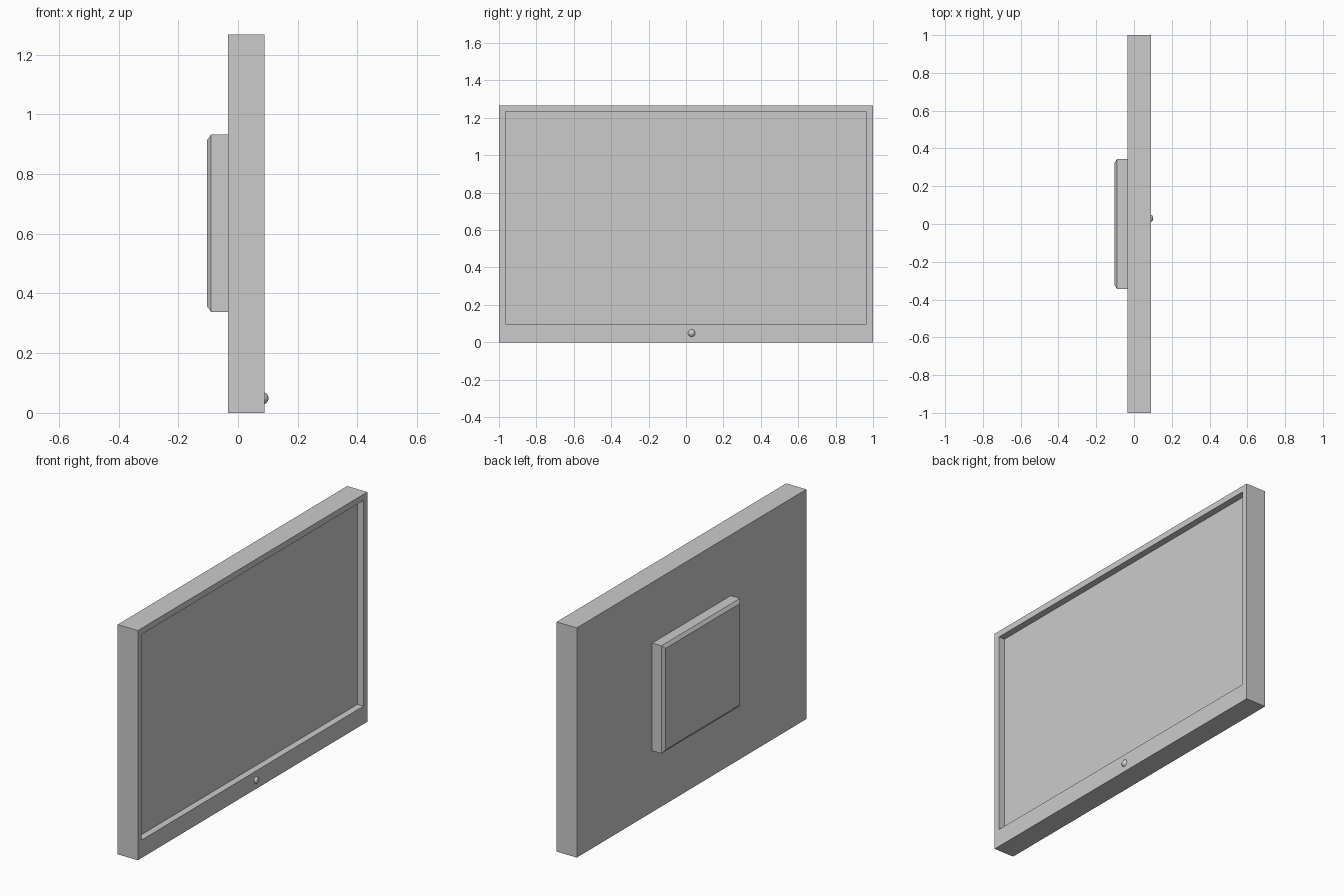
import bpy, bmesh
from mathutils import Matrix, Vector

if "Cube" in bpy.data.objects:
    bpy.data.objects.remove(bpy.data.objects["Cube"])


def make_object(name, bm):
    bmesh.ops.recalc_face_normals(bm, faces=bm.faces)
    mesh = bpy.data.meshes.new(name)
    bm.to_mesh(mesh)
    bm.free()
    obj = bpy.data.objects.new(name, mesh)
    bpy.context.collection.objects.link(obj)
    return obj


def box(lo, hi):
    lo, hi = Vector(lo), Vector(hi)
    bm = bmesh.new()
    bmesh.ops.create_cube(bm, size=1, matrix=Matrix.Translation((lo + hi) / 2)
                          @ Matrix.Diagonal((*(hi - lo), 1)))
    return bm


def face_toward(bm, direction):
    bm.normal_update()
    return max(bm.faces, key=lambda f: f.normal.dot(Vector(direction)))


# Screen housing with a recessed display, thicker bezel at the bottom
BACK, FRONT = -0.034, 0.089
bm = box((BACK, -1, 0), (FRONT, 1, 1.267))
screen = face_toward(bm, (1, 0, 0))
bmesh.ops.inset_region(bm, faces=[screen], thickness=0.048)
for v in screen.verts:
    if v.co.z < 0.6:
        v.co.z = 0.099
walls = bmesh.ops.extrude_discrete_faces(bm, faces=[screen])
bmesh.ops.translate(bm, verts=walls["faces"][0].verts, vec=(-0.037, 0, 0))
make_object("screen_housing", bm)

# Rear cover with a chamfered outer rim
bm = box((-0.103, -0.343, 0.338), (BACK, 0.343, 0.932))
rim = list(face_toward(bm, (-1, 0, 0)).verts)
for v in rim:
    v.co.x = -0.09
cover = face_toward(bm, (-1, 0, 0))
bmesh.ops.inset_region(bm, faces=[cover], thickness=0.025, depth=0)
for v in cover.verts:
    v.co.x = -0.103
make_object("rear_cover", bm)

# Round power button sunk into the lower bezel
bm = bmesh.new()
bmesh.ops.create_uvsphere(bm, u_segments=32, v_segments=16, radius=0.021)
button = make_object("power_button", bm)
button.location = (0.081, 0.03, 0.049)
button.data.shade_smooth()
